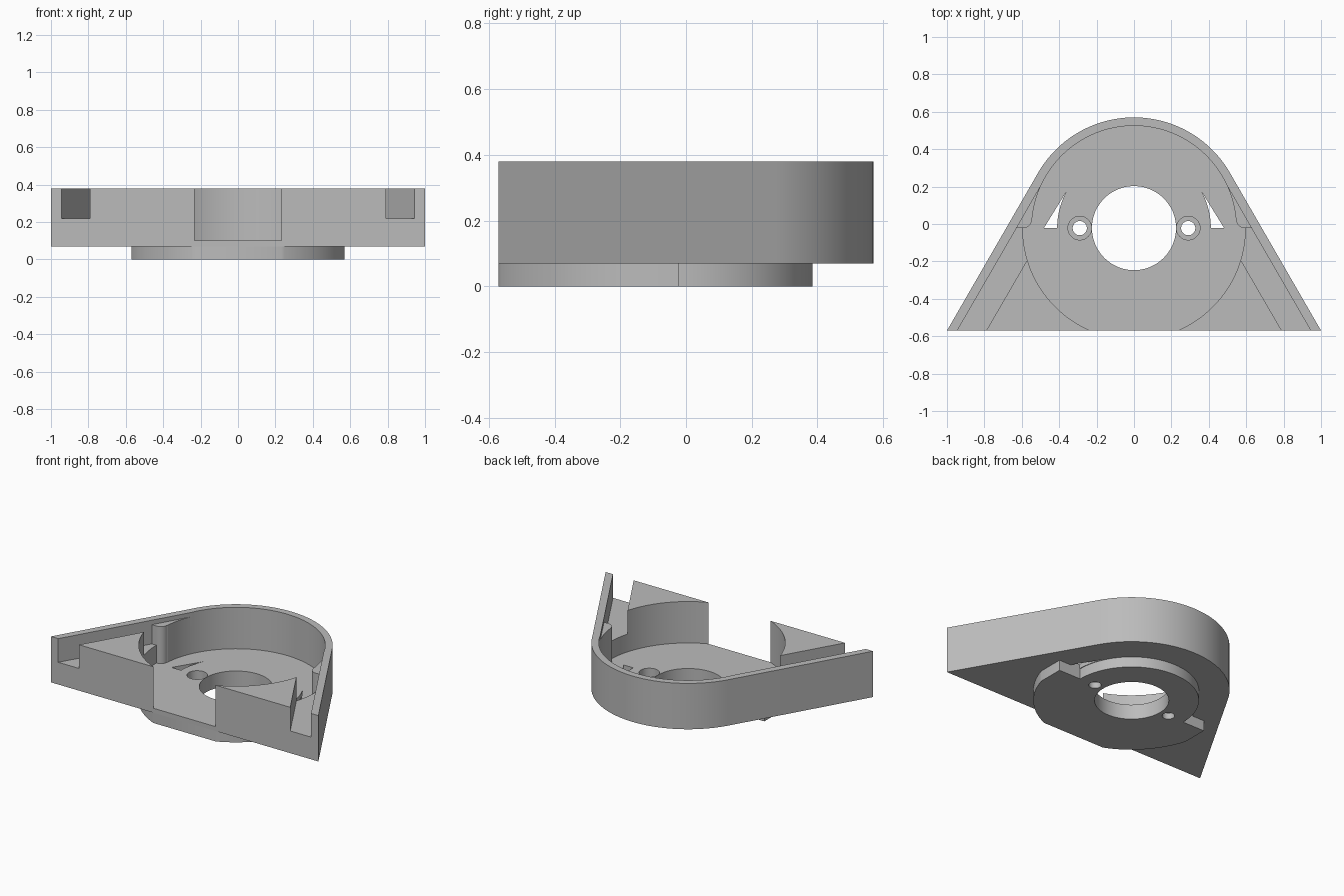
import bpy
import bmesh
from math import cos, sin, radians

cube = bpy.data.objects.get("Cube")
if cube:
    bpy.data.objects.remove(cube, do_unlink=True)

CY = -0.022          # shared centre of every arc
FRONT = -0.57

grey = bpy.data.materials.new("plain_grey")
grey.use_nodes = True
color = (0.5, 0.5, 0.5, 1)
grey.diffuse_color = color
grey.node_tree.nodes["Principled BSDF"].inputs["Base Color"].default_value = color


def arc(r, start, end, n=48, cx=0, cy=CY):
    steps = [radians(start + (end - start) * i / n) for i in range(n + 1)]
    return [(cx + r * cos(a), cy + r * sin(a)) for a in steps]


def mirrored(points):
    return [(-x, y) for x, y in reversed(points)]


def prism(name, outline, z0, z1):
    bm = bmesh.new()
    face = bm.faces.new([bm.verts.new((x, y, z0)) for x, y in outline])
    ext = bmesh.ops.extrude_face_region(bm, geom=[face])
    top = [v for v in ext["geom"] if isinstance(v, bmesh.types.BMVert)]
    bmesh.ops.translate(bm, verts=top, vec=(0, 0, z1 - z0))
    bmesh.ops.recalc_face_normals(bm, faces=bm.faces)
    mesh = bpy.data.meshes.new(name)
    bm.to_mesh(mesh)
    bm.free()
    mesh.materials.append(grey)
    obj = bpy.data.objects.new(name, mesh)
    bpy.context.collection.objects.link(obj)
    return obj


def cut(target, outline, z0, z1):
    cutter = prism("cutter", outline, z0, z1)
    cutter.hide_render = True
    mod = target.modifiers.new("cut", 'BOOLEAN')
    mod.operation = 'DIFFERENCE'
    mod.solver = 'EXACT'
    mod.object = cutter
    bpy.context.view_layer.objects.active = target
    bpy.ops.object.modifier_apply(modifier=mod.name)
    bpy.data.objects.remove(cutter, do_unlink=True)


def cut_pair(target, outline, z0, z1):
    cut(target, outline, z0, z1)
    cut(target, mirrored(outline), z0, z1)


def circle(r, cx=0):
    return arc(r, 0, 360 - 7.5, 47, cx)


# Housing: round back with straight flanks spreading to the front
housing = prism("housing", [(-1, FRONT), (1, FRONT)] + arc(0.592, 30, 150, 64), 0.07, 0.38)

# Round pocket, narrower at the back, with rounded shoulders; it opens at the front
shoulder = arc(0.045, 270, 180, 8, 0.592, CY + 0.045)
cut(housing,
    arc(0.595, 180, 360, 72) + shoulder + arc(0.547, 5, 175, 72) + mirrored(shoulder),
    0.10, 0.5)

# Raised slots along the flanks
cut_pair(housing, [(0.79, FRONT), (0.848, FRONT - 0.1), (1.003, FRONT - 0.1),
                   (0.945, FRONT), (0.628, CY), (0.5, CY), (0.5, -0.07)], 0.22, 0.5)

# Shoulders sit a little below the rim
cut_pair(housing, [(0.628, CY), (0.472, 0.25), (0.4, 0.2), (0.5, CY)], 0.35, 0.5)

# Small three-sided openings beside the boss
cut_pair(housing, [(0.482, CY)] + arc(0.411, 28, 0, 12), 0.0, 0.2)

# Boss under the floor: wide flat-sided front half, smaller round back half
side = arc(0.595, 293, 343.3, 32)
boss = prism("boss", mirrored(side) + side + [(0.57, CY)] + arc(0.407, 0, 180, 48)
             + [(-0.57, CY)], 0.0, 0.07)
cut(boss, [(-1, FRONT), (-1, -1), (1, -1), (1, FRONT)], -0.1, 0.2)

# Centre bore and counterbored screw holes
for part in (housing, boss):
    cut(part, circle(0.225), -0.1, 0.2)
    cut_pair(part, circle(0.063, 0.29), 0.04, 0.2)
cut_pair(boss, circle(0.038, 0.29), -0.1, 0.2)

for part in (housing, boss):
    bpy.ops.object.select_all(action='DESELECT')
    part.select_set(True)
    bpy.context.view_layer.objects.active = part
    bpy.ops.object.shade_smooth_by_angle(angle=radians(25))
